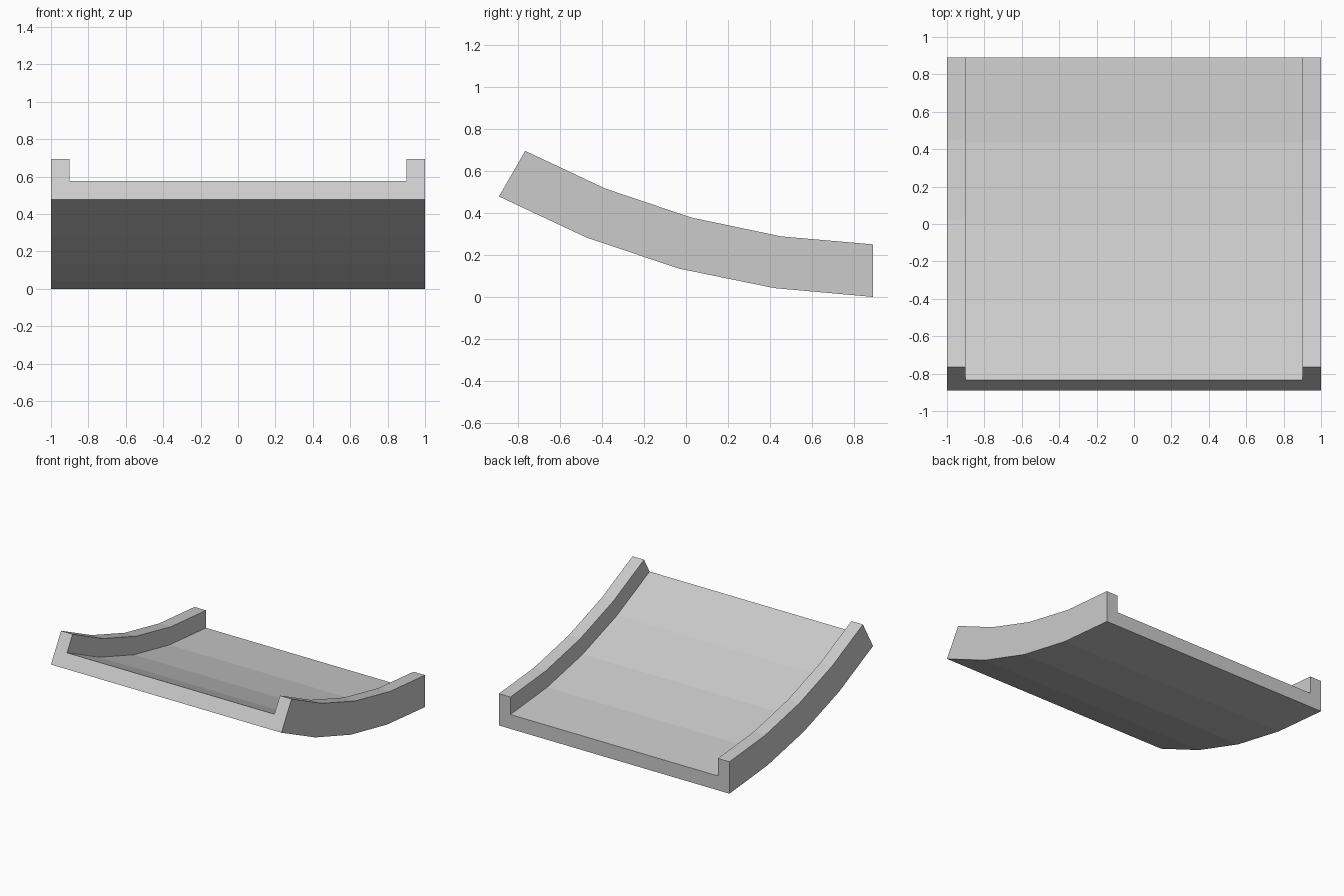
import bpy
import bmesh
from mathutils import Vector

cube = bpy.data.objects.get("Cube")
if cube:
    bpy.data.objects.remove(cube, do_unlink=True)

# Plain grey material
grey = bpy.data.materials.new("plain grey")
grey.use_nodes = True
colour = (0.6, 0.6, 0.6, 1)
grey.diffuse_color = colour
grey.node_tree.nodes["Principled BSDF"].inputs["Base Color"].default_value = colour

# Side curve of the channel, front to back: underside and rim as (y, z)
underside = [(-0.89, 0.478), (-0.47, 0.281), (-0.03, 0.134), (0.42, 0.042), (0.89, 0)]
rim = [(-0.765, 0.695), (-0.385, 0.516), (0.024, 0.378), (0.453, 0.288), (0.89, 0.25)]

# U-shaped section as (x, share of the height from underside to rim)
half_width, inner, floor = 1.0, 0.9, 0.45
section = [(-half_width, 0), (half_width, 0), (half_width, 1), (inner, 1),
           (inner, floor), (-inner, floor), (-inner, 1), (-half_width, 1)]

# Sweep the section along the curve
bm = bmesh.new()
rings = []
for low, high in zip(underside, rim):
    ring = []
    for x, share in section:
        y, z = Vector(low).lerp(Vector(high), share)
        ring.append(bm.verts.new((x, y, z)))
    rings.append(ring)

count = len(section)
for a, b in zip(rings, rings[1:]):
    for i in range(count):
        j = (i + 1) % count
        bm.faces.new((a[i], a[j], b[j], b[i]))

# Close both ends with a floor strip and two wall strips
for ring in (rings[0], rings[-1]):
    bm.faces.new(ring)

bmesh.ops.recalc_face_normals(bm, faces=bm.faces)
mesh = bpy.data.meshes.new("curved_channel")
bm.to_mesh(mesh)
bm.free()
mesh.materials.append(grey)
channel = bpy.data.objects.new("curved_channel", mesh)
bpy.context.collection.objects.link(channel)
